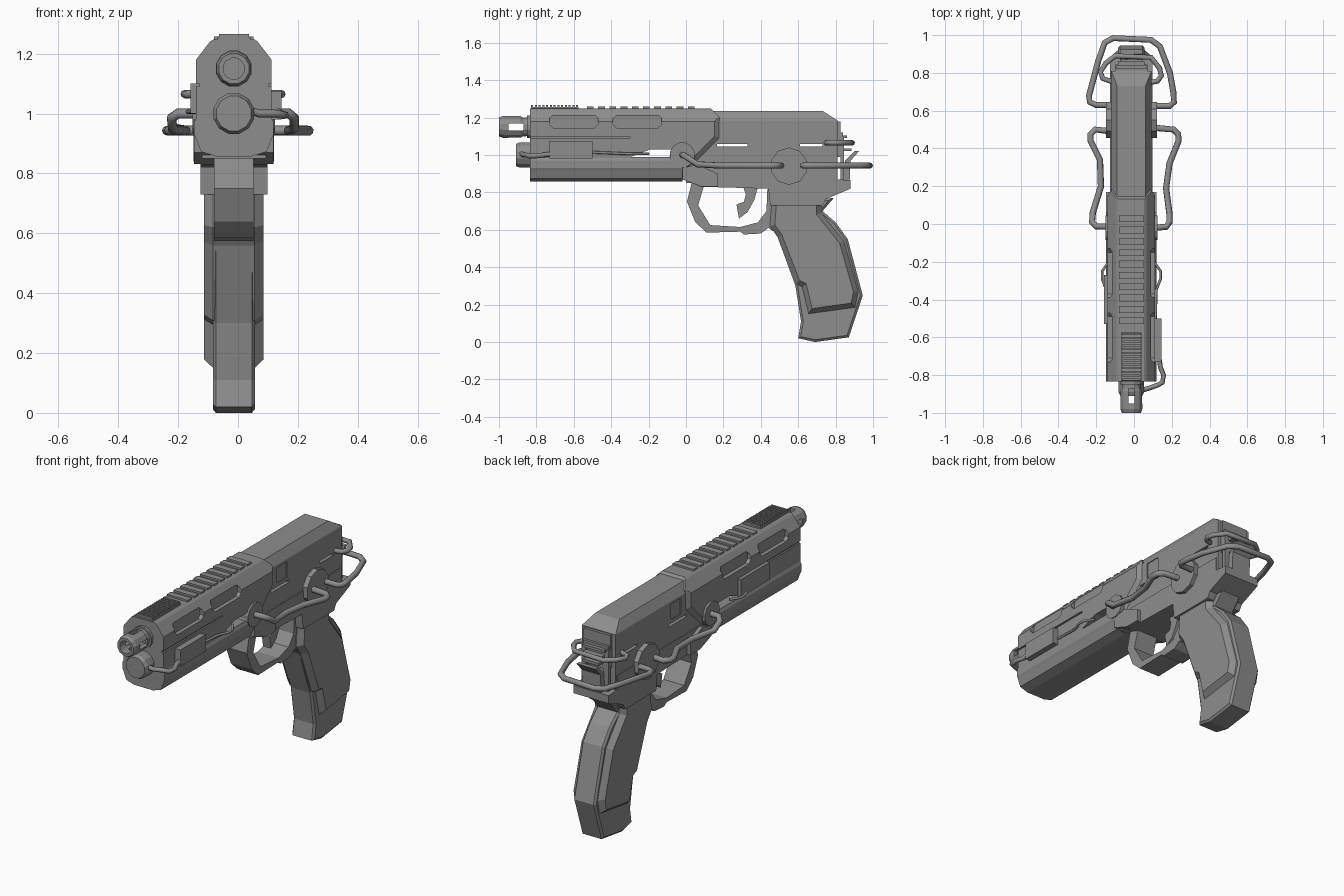
import bpy, bmesh, math
from mathutils import Vector

CX = -0.014  # the solid parts are centred slightly left of the cables
DARK = bpy.data.materials.new('dark_metal')
DARK.diffuse_color = (.27, .27, .27, 1)


def finish(name, bm):
    bmesh.ops.recalc_face_normals(bm, faces=bm.faces[:])
    me = bpy.data.meshes.new(name)
    bm.to_mesh(me)
    bm.free()
    ob = bpy.data.objects.new(name, me)
    bpy.context.collection.objects.link(ob)
    me.materials.append(DARK)
    return ob


def prism(name, pts, a, b, axis='X', inset=0, rise=0):
    """Extrude a (y,z) profile along X or an (x,z) profile along Y; optional raised caps."""
    bm = bmesh.new()

    def place(p, t):
        return Vector((t + CX, p[0], p[1])) if axis == 'X' else Vector((p[0] + CX, t, p[1]))
    r0 = [bm.verts.new(place(p, a)) for p in pts]
    r1 = [bm.verts.new(place(p, b)) for p in pts]
    n = len(pts)
    caps = [bm.faces.new(r0), bm.faces.new(r1[::-1])]
    for i in range(n):
        j = (i + 1) % n
        bm.faces.new((r0[i], r1[i], r1[j], r0[j]))
    bmesh.ops.recalc_face_normals(bm, faces=bm.faces[:])
    if inset:
        for f in caps:
            bmesh.ops.inset_region(bm, faces=[f], thickness=inset, depth=rise, use_even_offset=True)
    return finish(name, bm)


def box(name, x0, x1, y0, y1, z0, z1):
    return prism(name, [(y0, z0), (y1, z0), (y1, z1), (y0, z1)], x0, x1)


def lathe(name, rings, z, n):
    """Turn (y, radius) rings about the Y axis."""
    bm = bmesh.new()
    loops = []
    for y, r in rings:
        loops.append([bm.verts.new((CX + r * math.cos(2 * math.pi * (i + .5) / n), y,
                                    z + r * math.sin(2 * math.pi * (i + .5) / n))) for i in range(n)])
    for p, q in zip(loops, loops[1:]):
        for i in range(n):
            bm.faces.new((p[i], p[(i + 1) % n], q[(i + 1) % n], q[i]))
    bm.faces.new(loops[0])
    bm.faces.new(loops[-1])
    return finish(name, bm)


def disc(name, y, z, r, n, hw):
    pts = [(y + r * math.cos(2 * math.pi * (i + .5) / n), z + r * math.sin(2 * math.pi * (i + .5) / n))
           for i in range(n)]
    return prism(name, pts, -hw, hw)


def boolean(ob, cutter, op='DIFFERENCE'):
    m = ob.modifiers.new('cut', 'BOOLEAN')
    m.operation, m.solver, m.object = op, 'EXACT', cutter
    dg = bpy.context.evaluated_depsgraph_get()
    me = bpy.data.meshes.new_from_object(ob.evaluated_get(dg))
    ob.modifiers.clear()
    ob.data = me
    bpy.data.objects.remove(cutter)


def cable(name, pts, r):
    cu = bpy.data.curves.new(name, 'CURVE')
    cu.dimensions = '3D'
    cu.bevel_depth, cu.bevel_resolution, cu.use_fill_caps = r, 2, True
    sp = cu.splines.new('POLY')
    sp.points.add(len(pts) - 1)
    for q, p in zip(sp.points, pts):
        q.co = (*p, 1)
    cu.materials.append(DARK)
    ob = bpy.data.objects.new(name, cu)
    bpy.context.collection.objects.link(ob)
    bpy.ops.object.select_all(action='DESELECT')
    ob.select_set(True)
    bpy.context.view_layer.objects.active = ob
    bpy.ops.object.convert(target='MESH')
    bpy.ops.object.shade_smooth_by_angle(angle=math.radians(50))


def mirrored(half):
    return half + [(-x, z) for x, z in reversed(half)]


# Front shell: cross-section clipped by a tapered side profile
shell = prism('front_shell', mirrored([(.06, .857), (.11, .873), (.126, .915), (.133, .93), (.133, .97),
              (.126, .985), (.126, 1.18), (.08, 1.24), (.068, 1.248)]), -.835, .3, 'Y')
clip = prism('clip', [(-1.1, .7), (-.02, .7), (-.02, .87), (.03, .94), (.18, 1.09), (.18, 1.20),
             (.08, 1.3), (.08, 1.4), (-1.1, 1.4)], -.105, .105, inset=.04, rise=.031)
boolean(shell, clip, 'INTERSECT')
for s in (-1, 1):
    for y in (-.73, -.39):  # side pockets
        pocket = [(y, 1.165), (y + .02, 1.145), (y + .24, 1.145), (y + .26, 1.165),
                  (y + .26, 1.195), (y + .24, 1.215), (y + .02, 1.215), (y, 1.195)]
        boolean(shell, prism('c', pocket, *sorted((s * .103, s * .2))))
    boolean(shell, box('c', *sorted((s * .117, s * .2)), -.9, -.3, 1.09, 1.1))
boolean(shell, prism('c', [(-.30, .988), (-.09, .988), (-.07, 1.03), (-.19, 1.03)], -.3, .3))

# Rear receiver with chamfered top, rear slope and through slots
rear = prism('rear_receiver', mirrored([(.107, .85), (.107, 1.185), (.075, 1.235)]), .0, .81, 'Y')
boolean(rear, prism('c', [(-.1, .7), (.9, .7), (.81, 1.185), (.73, 1.236), (.73, 1.4), (-.1, 1.4)], -.3, .3),
        'INTERSECT')
for y0, y1 in ((.165, .33), (.61, .73)):
    boolean(rear, box('c', -.3, .3, y0, y1, 1.045, 1.06))
for s in (-1, 1):
    boolean(rear, box('c', *sorted((s * .102, s * .2)), .22, .31, 1.08, 1.17))

# Lower frame and its wider front collar
prism('lower_frame', [(-.02, .95), (-.02, .87), (.08, .83), (.44, .82), (.45, .73), (.73, .73), (.75, .765),
      (.88, .82), (.88, .865), (.80, .87), (.80, .95)], -.112, .112)
prism('frame_collar', [(-.02, .93), (-.02, .87), (.08, .832), (.17, .832), (.17, .90), (.06, .95)],
      -.133, .133)

# Rear end plate, posts and hammer spur
box('rear_cap', -.085, .085, .80, .825, 1.0, 1.18)
box('rear_block', -.08, .08, .80, .84, .99, 1.12)
for s in (-1, 1):
    box('rear_post', s * .07 - .015, s * .07 + .015, .825, .845, .86, 1.1)
for i in range(3):
    box('rear_ridge', -.07 + i * .01, .07 - i * .01, .83, .86 + i * .012, 1.09 - i * .035, 1.105 - i * .035)
prism('hammer_spur', [(.84, .86), (.875, .86), (.88, .97), (.925, 1.02), (.90, 1.02), (.85, .97)], -.06, .06)

# Muzzle with crossed vents, and the lower guide tube
muzzle = lathe('muzzle', [(-.80, .05), (-.87, .052), (-.885, .06), (-.98, .06), (-1, .052), (-1, .036),
                          (-.84, .036)], 1.15, 12)
boolean(muzzle, box('c', -.2, .2, -.95, -.87, 1.132, 1.168))
boolean(muzzle, box('c', -.016, .016, -.95, -.87, 1.0, 1.3))
lathe('muzzle_collar', [(-.80, .062), (-.85, .062), (-.85, .04), (-.80, .04)], 1.15, 12)
lathe('guide_tube', [(-.80, .07), (-.89, .07), (-.91, .06)], 1.0, 12)

# Top serrations: fine at the front, coarse behind
box('front_sight_base', -.055, .055, -.83, -.575, 1.24, 1.256)
for i in range(13):
    y = -.828 + i * .02
    box('fine_ridge', -.05, .05, y, y + .011, 1.25, 1.266)
for i in range(10):
    y = -.53 + i * .06
    box('coarse_ridge', -.066, .066, y, y + .036, 1.24, 1.258)

# Side plates and cable hubs
box('right_plate', .11, .16, -.73, -.5, .98, 1.075)
box('left_plate', -.145, -.11, -.53, -.27, 1.0, 1.1)
disc('rear_hub', .55, .94, .1, 10, .135)
disc('front_hub', -.02, 1.0, .068, 12, .138)

# Trigger guard and trigger
prism('trigger_guard', [(.03, .85), (.005, .75), (.05, .64), (.11, .585), (.29, .59), (.31, .575), (.40, .58),
      (.44, .61), (.50, .57), (.50, .80), (.435, .82), (.43, .70), (.385, .64), (.29, .615), (.13, .625),
      (.065, .73), (.10, .85)], -.066, .066)
prism('trigger', [(.305, .83), (.32, .79), (.31, .75), (.27, .735), (.283, .66), (.33, .695), (.365, .76),
      (.385, .83)], -.025, .025)

# Grip: narrow core with thicker chamfered side panels
prism('grip_core', [(.45, .75), (.45, .62), (.49, .56), (.585, .30), (.615, .11), (.60, .02), (.69, 0),
      (.87, .025), (.945, .25), (.865, .55), (.80, .64), (.73, .70), (.79, .77)], -.06, .06, inset=.012, rise=.01)
prism('grip_panels', [(.46, .77), (.448, .62), (.49, .56), (.587, .31), (.62, .295), (.655, .15), (.905, .185),
      (.922, .27), (.845, .54), (.725, .69), (.725, .77)], -.069, .069, inset=.026, rise=.031)

# Side cables between the hubs
cable('right_side_cable', [(.11, -.02, 1.0), (.17, -.015, 1.0), (.188, .01, .985), (.187, .06, .95),
      (.17, .19, .943), (.188, .32, .943), (.236, .44, .943), (.234, .475, .943), (.21, .50, .943),
      (.10, .51, .943)], .017)
cable('left_side_cable', [(-.12, -.015, 1.0), (-.20, -.012, 1.0), (-.222, .01, .985), (-.218, .06, .95),
      (-.175, .20, .943), (-.18, .34, .943), (-.23, .44, .943), (-.23, .475, .943), (-.205, .50, .943),
      (-.12, .49, .943)], .017)

# Loops around the back
cable('rear_loop', [(.10, .625, .943), (.19, .625, .943), (.212, .645, .943), (.208, .70, .943),
      (.19, .80, .943), (.137, .94, .943), (.09, .975, .943), (-.11, .984, .943), (-.155, .96, .943),
      (-.19, .86, .943), (-.238, .68, .943), (-.234, .645, .943), (-.20, .63, .943), (-.12, .63, .943)], .016)
cable('small_rear_loop', [(.07, .745, 1.065), (.125, .757, 1.065), (.145, .785, 1.065), (.135, .825, 1.065),
      (.09, .882, 1.065), (-.10, .89, 1.065), (-.15, .85, 1.065), (-.178, .805, 1.065), (-.165, .77, 1.065),
      (-.09, .745, 1.065)], .014)

# Front lead and the thin leads along the sides
cable('front_lead', [(.04, -.88, 1.01), (.07, -.872, 1.0), (.12, -.855, 1.0), (.15, -.84, .995),
      (.157, -.80, .995), (.14, -.76, 1.0), (.135, -.72, 1.005)], .013)
for s in (-1, 1):
    cable('thin_lead', [(CX + s * x, y, z) for x, y, z in ((.128, -.51, 1.015), (.132, -.35, 1.008),
          (.155, -.29, 1.006), (.155, -.25, 1.006), (.12, -.20, 1.006))], .007)
